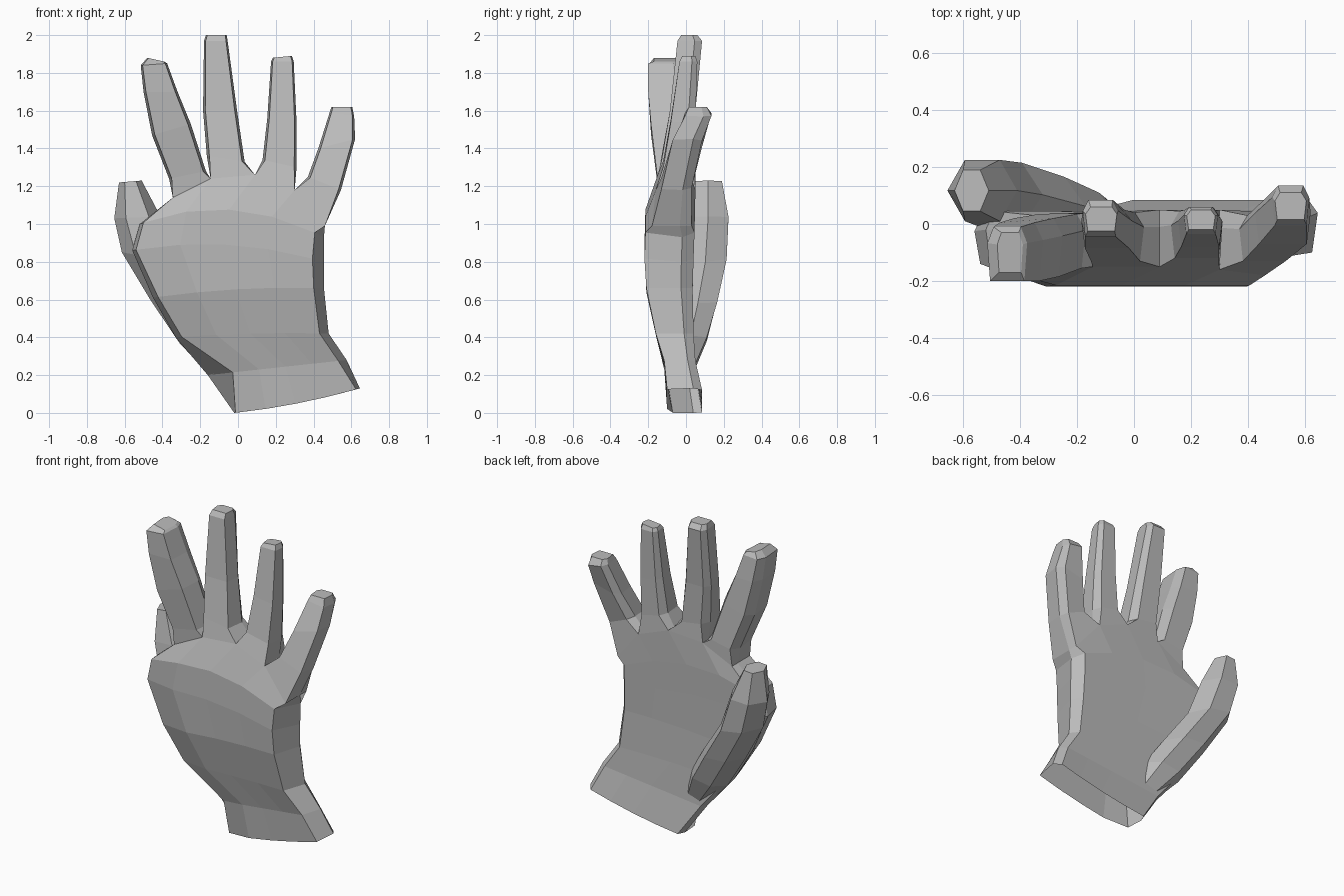
import bpy, bmesh
from mathutils import Vector

cube = bpy.data.objects.get("Cube")
if cube:
    bpy.data.objects.remove(cube)

# One flat colour for the whole hand
grey = bpy.data.materials.new("glove_grey")
grey.use_nodes = True
grey.diffuse_color = (0.5, 0.5, 0.5, 1)
grey.node_tree.nodes["Principled BSDF"].inputs["Base Color"].default_value = (0.5, 0.5, 0.5, 1)


def bridge(bm, a, b):
    """Join two closed rings of vertices with quads."""
    for i in range(len(a)):
        j = (i + 1) % len(a)
        bm.faces.new((a[i], a[j], b[j], b[i]))


def hex_ring(bm, left, right, front, back, inset):
    """Six-sided cross-section between two (x, z) edge points."""
    l, r = Vector((left[0], 0, left[1])), Vector((right[0], 0, right[1]))
    f, b, m = inset
    mid = front + (back - front) * m
    spots = [(f, front), (1 - f, front), (1, mid),
             (1 - b, back), (b, back), (0, mid)]
    return [bm.verts.new(l.lerp(r, t) + Vector((0, y, 0))) for t, y in spots]


def grow(bm, ring, sections, inset):
    """Extend a ring through the sections and cap the tip."""
    for section in sections:
        nxt = hex_ring(bm, *section, inset)
        bridge(bm, ring, nxt)
        ring = nxt
    bm.faces.new(ring)


def palm_ring(bm, left, right, front, back, arch, insets, lift):
    """Wide cross-section: five front points, a side, five back points, a side."""
    l, r = Vector((left[0], 0, left[1])), Vector((right[0], 0, right[1]))
    mid = front * 0.25 + back * 0.75

    def point(t, y):
        p = l.lerp(r, t)
        return bm.verts.new((p.x, y, p.z + arch * 4 * t * (1 - t)))
    a, b = insets[0], 1 - insets[1]
    fronts = [point(a + (b - a) * i / 4, front + (lift if i == 0 else 0)) for i in range(5)]
    backs = [point(t, back) for t in (0.03, 0.26, 0.5, 0.74, 0.95)]
    return fronts + [point(1, mid)] + backs[::-1] + [point(0, mid)]


def finish(bm, name):
    bmesh.ops.recalc_face_normals(bm, faces=bm.faces)
    mesh = bpy.data.meshes.new(name)
    bm.to_mesh(mesh)
    bm.free()
    mesh.materials.append(grey)
    obj = bpy.data.objects.new(name, mesh)
    bpy.context.collection.objects.link(obj)


# Palm, from the open slanted cuff up to the knuckle crease
bm = bmesh.new()
palm = [
    ((-0.02, 0.0), (0.645, 0.13), -0.1, 0.085, -0.015, (0.01, 0.03), 0.03),
    ((-0.16, 0.2), (0.575, 0.28), -0.115, 0.05, 0, (0.18, 0.06), 0.01),
    ((-0.33, 0.4), (0.48, 0.42), -0.16, 0.04, 0.01, (0.04, 0.06), 0.04),
    ((-0.45, 0.61), (0.455, 0.66), -0.21, 0.035, 0.02, (0.03, 0.06), 0.06),
    ((-0.56, 0.86), (0.455, 0.8), -0.22, 0.04, 0.06, (0.02, 0.06), 0.08),
    ((-0.52, 1.0), (0.455, 0.93), -0.215, 0.045, 0.11, (0.02, 0.05), 0.06),
]
rings = [palm_ring(bm, *s) for s in palm]
for a, b in zip(rings, rings[1:]):
    bridge(bm, a, b)

# Webs between the fingers: x, z, front y, back y
webs = [(-0.345, 1.14, -0.15, 0.03), (-0.145, 1.24, -0.15, 0.04),
        (0.09, 1.26, -0.15, 0.05), (0.3, 1.18, -0.16, 0.05),
        (0.46, 0.99, -0.18, 0.03)]
F = [bm.verts.new((x, f, z)) for x, z, f, b in webs]
M = [bm.verts.new((x, f * 0.3 + b * 0.7, z)) for x, z, f, b in webs]
B = [bm.verts.new((x, b, z)) for x, z, f, b in webs]
bridge(bm, rings[-1], F + [M[-1]] + B[::-1] + [M[0]])

# Fingers grow out of neighbouring webs
fingers = [
    # index
    [((-0.365, 1.24), (-0.17, 1.28), -0.155, 0.035),
     ((-0.455, 1.47), (-0.25, 1.53), -0.185, 0.02),
     ((-0.5, 1.7), (-0.32, 1.7), -0.2, 0.005),
     ((-0.515, 1.84), (-0.375, 1.85), -0.2, -0.01),
     ((-0.48, 1.88), (-0.39, 1.86), -0.17, -0.03)],
    # middle
    [((-0.165, 1.36), (0.035, 1.33), -0.13, 0.04),
     ((-0.185, 1.6), (-0.005, 1.6), -0.085, 0.05),
     ((-0.18, 1.97), (-0.055, 1.97), -0.045, 0.085),
     ((-0.17, 2.0), (-0.06, 2.0), -0.025, 0.06)],
    # ring
    [((0.13, 1.34), (0.31, 1.3), -0.12, 0.045),
     ((0.155, 1.56), (0.31, 1.54), -0.08, 0.05),
     ((0.175, 1.86), (0.295, 1.86), -0.035, 0.06),
     ((0.185, 1.88), (0.285, 1.89), -0.02, 0.05)],
    # little finger
    [((0.37, 1.25), (0.545, 1.18), -0.13, 0.03),
     ((0.425, 1.4), (0.62, 1.45), -0.07, 0.085),
     ((0.485, 1.59), (0.615, 1.57), -0.005, 0.135),
     ((0.495, 1.62), (0.605, 1.62), 0.015, 0.11)],
]
for j, sections in enumerate(fingers):
    k = j + 1
    grow(bm, [F[j], F[k], M[k], B[k], B[j], M[j]], sections, (0.07, 0.16, 0.7))
finish(bm, "palm_and_fingers")

# Thumb, behind the index side of the palm
bm = bmesh.new()
thumb_inset = (0.25, 0.25, 0.5)
base = hex_ring(bm, (-0.15, 0.2), (0.0, 0.25), -0.04, 0.04, thumb_inset)
grow(bm, base, [
    ((-0.31, 0.37), (-0.06, 0.41), -0.06, 0.11),
    ((-0.465, 0.6), (-0.17, 0.58), -0.04, 0.165),
    ((-0.615, 0.85), (-0.32, 0.8), -0.01, 0.215),
    ((-0.655, 1.03), (-0.41, 1.04), 0.01, 0.225),
    ((-0.63, 1.22), (-0.51, 1.23), 0.045, 0.19),
], thumb_inset)
finish(bm, "thumb")
